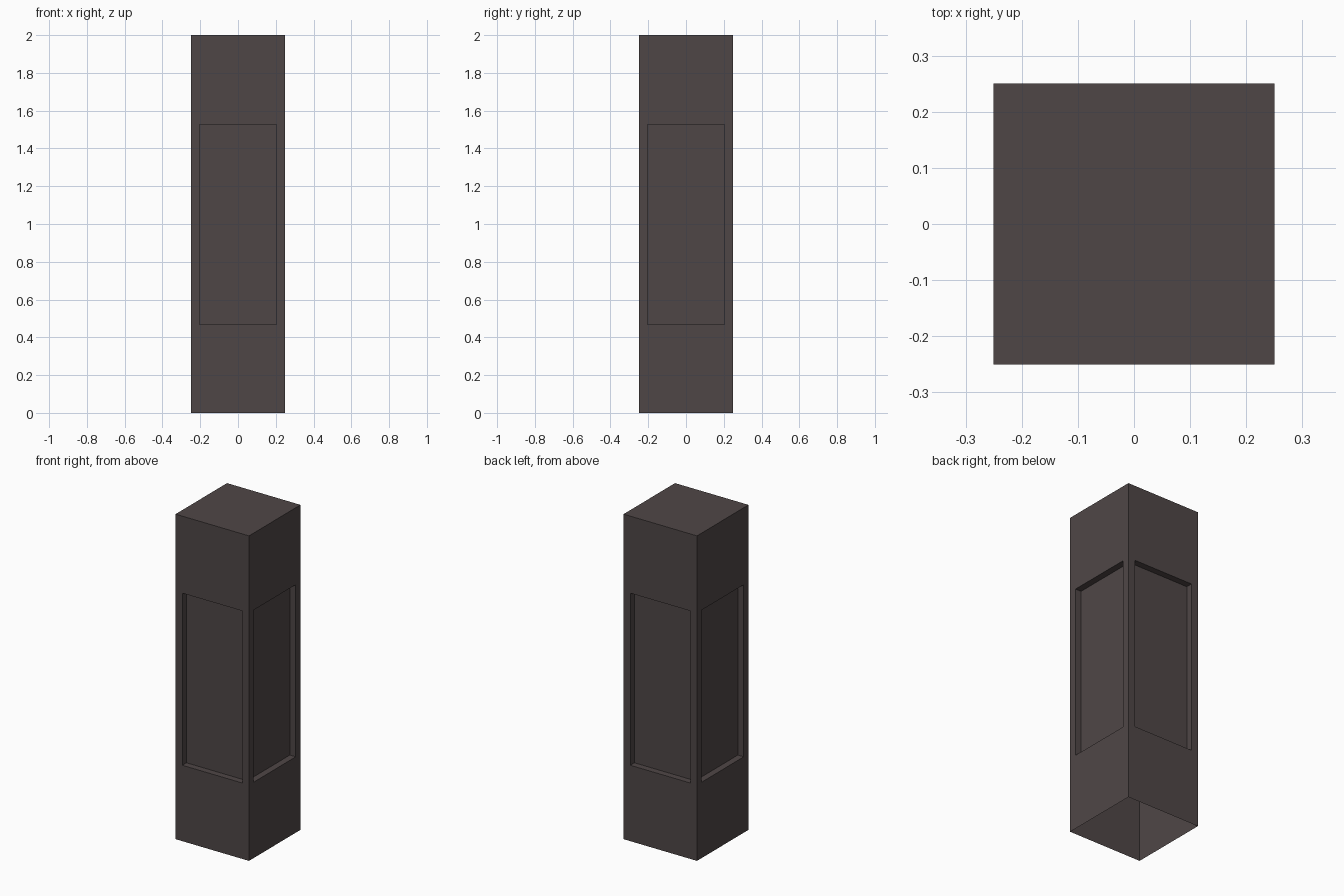
import bpy
import bmesh

if "Cube" in bpy.data.objects:
    bpy.data.objects.remove(bpy.data.objects["Cube"])

WIDTH, HEIGHT = 0.5, 2.0
MARGIN, DEPTH = 0.046, 0.04
PANEL_BOTTOM, PANEL_TOP = 0.467, 1.526

stone = bpy.data.materials.new("dark_stone")
stone.diffuse_color = (0.078, 0.062, 0.062, 1)
stone.use_nodes = True
stone.node_tree.nodes["Principled BSDF"].inputs["Base Color"].default_value = stone.diffuse_color

# Square pillar shaft standing on the ground
bm = bmesh.new()
bmesh.ops.create_cube(bm, size=1)
for v in bm.verts:
    v.co = (v.co.x * WIDTH, v.co.y * WIDTH, (v.co.z + 0.5) * HEIGHT)
bm.normal_update()

# Open underside
bmesh.ops.delete(bm, geom=[f for f in bm.faces if f.normal.z < -0.5],
                 context='FACES_ONLY')

# Recessed panel on each of the four sides
sides = [f for f in bm.faces if abs(f.normal.z) < 0.5]
for face in sides:
    normal = face.normal.copy()
    bmesh.ops.inset_individual(bm, faces=[face], thickness=MARGIN,
                               use_even_offset=True)
    for v in face.verts:
        v.co.z = PANEL_TOP if v.co.z > HEIGHT / 2 else PANEL_BOTTOM
    panel = bmesh.ops.extrude_discrete_faces(bm, faces=[face])["faces"][0]
    bmesh.ops.translate(bm, verts=panel.verts[:], vec=-normal * DEPTH)

bm.normal_update()
mesh = bpy.data.meshes.new("pillar")
bm.to_mesh(mesh)
bm.free()
mesh.materials.append(stone)
pillar = bpy.data.objects.new("pillar", mesh)
bpy.context.collection.objects.link(pillar)
